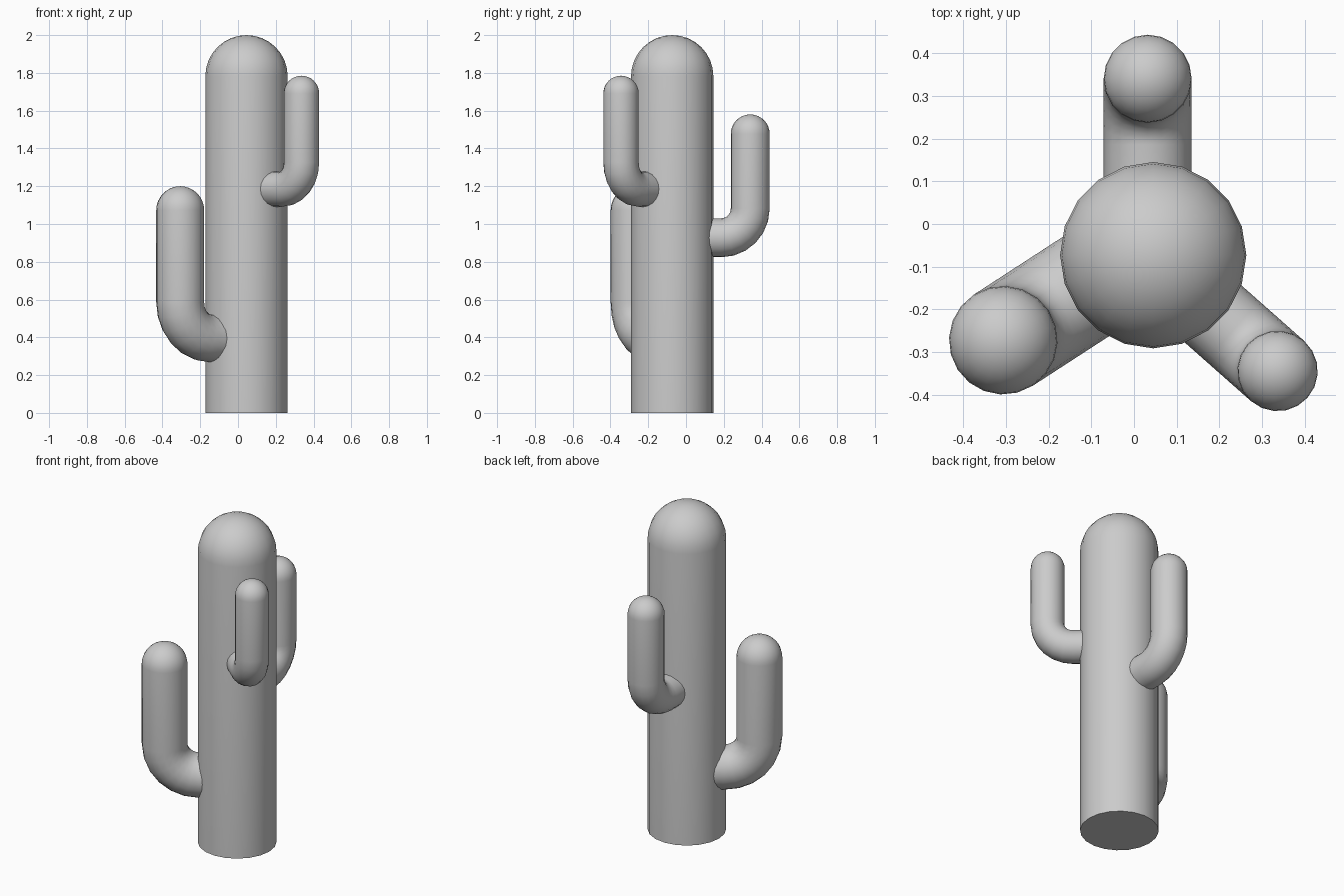
import bpy, bmesh
from math import sin, cos, pi, radians
from mathutils import Vector

if "Cube" in bpy.data.objects:
    bpy.data.objects.remove(bpy.data.objects["Cube"])

SIDES = 20
UP = Vector((0, 0, 1))


def skin(name, rings, tip):
    """Skin a list of (centre, u axis, v axis, radius) rings and close with a tip point."""
    bm = bmesh.new()
    loops = []
    for c, u, v, r in rings:
        loops.append([bm.verts.new(c + r * (cos(a) * u + sin(a) * v))
                      for a in (2 * pi * i / SIDES for i in range(SIDES))])
    for a, b in zip(loops, loops[1:]):
        for i in range(SIDES):
            j = (i + 1) % SIDES
            bm.faces.new((a[i], a[j], b[j], b[i]))
    end = bm.verts.new(tip)
    for i in range(SIDES):
        bm.faces.new((loops[-1][i], loops[-1][(i + 1) % SIDES], end))
    bm.faces.new(loops[0][::-1])
    bmesh.ops.recalc_face_normals(bm, faces=bm.faces)
    me = bpy.data.meshes.new(name)
    bm.to_mesh(me)
    bm.free()
    ob = bpy.data.objects.new(name, me)
    bpy.context.collection.objects.link(ob)
    bpy.context.view_layer.objects.active = ob
    ob.select_set(True)
    bpy.ops.object.shade_smooth_by_angle(angle=radians(40))
    ob.select_set(False)


def dome(base, u, v, r, steps=8):
    """Rings of a half-sphere rising from base."""
    return [(base + UP * r * sin(t), u, v, r * cos(t))
            for t in (pi / 2 * k / steps for k in range(steps))]


def arm(name, x, y, r, z_low, z_top, heading, reach):
    """Tube leaving the trunk level, bending upward and ending in a dome."""
    d = Vector((cos(radians(heading)), sin(radians(heading)), 0))
    side = UP.cross(d)
    bend = 1.5 * r
    axis = Vector((x, y, 0))
    pivot = axis - d * bend + UP * (z_low + bend)
    rings = [(axis - d * reach + UP * z_low, side, UP, r)]
    for k in range(7):
        t = pi / 2 * k / 6
        out = d * sin(t) - UP * cos(t)
        rings.append((pivot + out * bend, side, -out, r))
    rings += dome(axis + UP * (z_top - r), side, -d, r)
    skin(name, rings, axis + UP * z_top)


# Trunk
X, Y = Vector((1, 0, 0)), Vector((0, 1, 0))
R = 0.218
foot = Vector((0.045, -0.073, 0))
skin("trunk", [(foot, X, Y, R)] + dome(foot + UP * (2 - R), X, Y, R), foot + UP * 2)

# Arms
arm("back_arm", 0.032, 0.340, 0.103, 0.927, 1.58, 90, 0.30)
arm("left_arm", -0.306, -0.272, 0.127, 0.395, 1.20, 213, 0.30)
arm("right_arm", 0.336, -0.344, 0.094, 1.185, 1.785, -41.5, 0.30)
